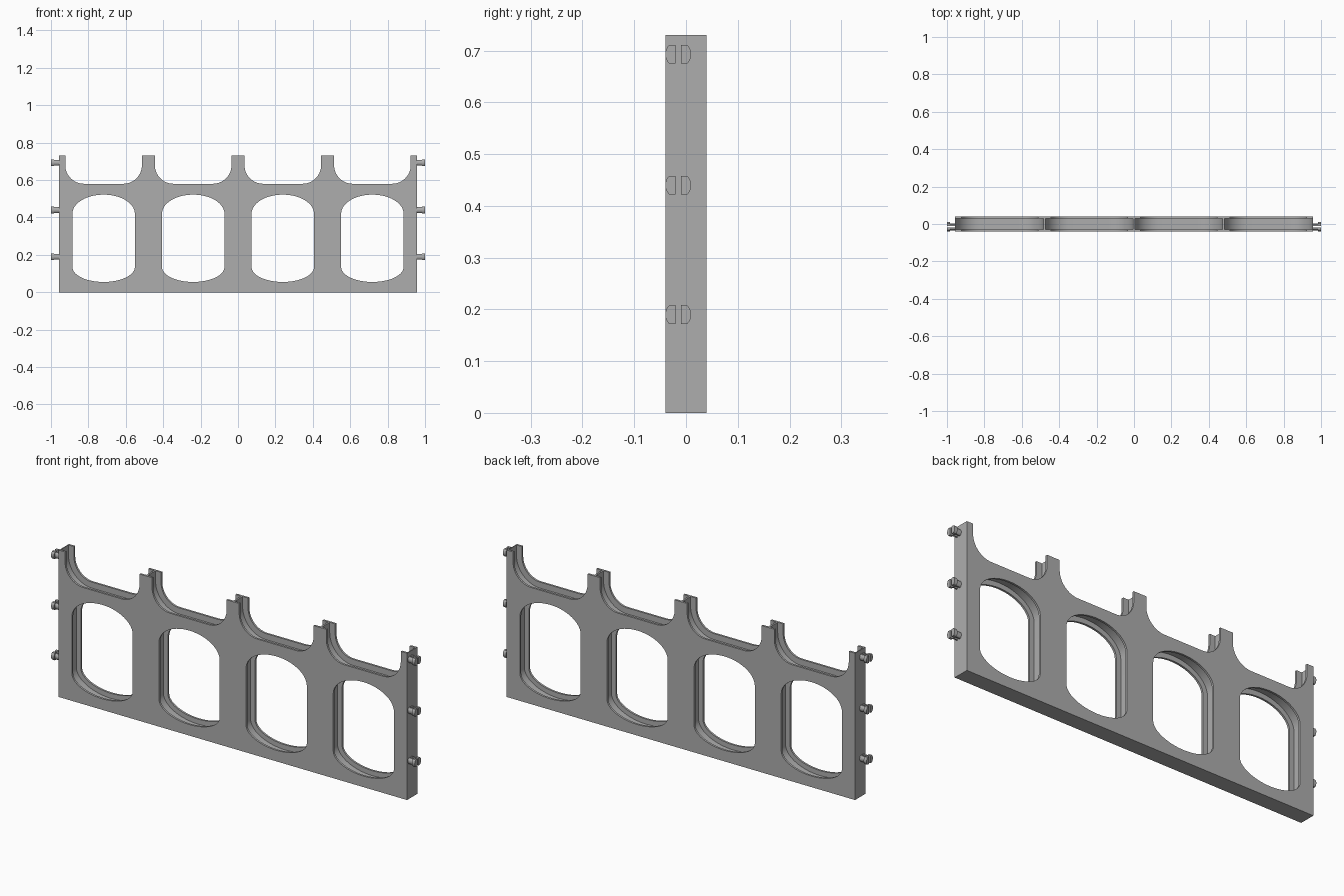
import bpy, math

cube = bpy.data.objects.get("Cube")
if cube:
    bpy.data.objects.remove(cube, do_unlink=True)

PITCH = 0.479            # width of one bay
END = 2 * PITCH          # half the panel length
CENTRES = [(i - 1.5) * PITCH for i in range(4)]
TOP = 0.73
DEPTH = 0.08
SKIN = 0.01

grey = bpy.data.materials.new("plain_grey")
grey.use_nodes = True
grey.diffuse_color = (0.42, 0.42, 0.42, 1)
grey.node_tree.nodes["Principled BSDF"].inputs["Base Color"].default_value = (0.42, 0.42, 0.42, 1)


def arc(cx, cz, rx, rz, a0, a1, n=14):
    angles = [math.radians(a0 + (a1 - a0) * i / n) for i in range(n + 1)]
    return [(cx + rx * math.cos(a), cz + rz * math.sin(a)) for a in angles]


def extruded(name, loops, thickness, location, rotation):
    """Fill closed loops (inner ones become holes) and extrude them."""
    curve = bpy.data.curves.new(name, 'CURVE')
    curve.dimensions = '2D'
    curve.fill_mode = 'BOTH'
    curve.extrude = thickness / 2
    for loop in loops:
        spline = curve.splines.new('POLY')
        spline.points.add(len(loop) - 1)
        for point, (u, v) in zip(spline.points, loop):
            point.co = (u, v, 0, 1)
        spline.use_cyclic_u = True
    obj = bpy.data.objects.new(name, curve)
    bpy.context.collection.objects.link(obj)
    obj.location = location
    obj.rotation_euler = rotation
    bpy.ops.object.select_all(action='DESELECT')
    obj.select_set(True)
    bpy.context.view_layer.objects.active = obj
    bpy.ops.object.convert(target='MESH')
    obj = bpy.context.object
    obj.data.materials.clear()
    obj.data.materials.append(grey)
    bpy.ops.object.shade_smooth_by_angle(angle=math.radians(30))
    return obj


def outline(grow):
    """Panel edge with a rounded scallop cut into the top of each bay."""
    points = [(END, 0), (END, TOP)]
    r = 0.1 + grow
    for c in reversed(CENTRES):
        points.append((c + 0.105 + r, TOP))
        points += arc(c + 0.105, 0.68, r, r, 0, -90)
        points += arc(c - 0.105, 0.68, r, r, -90, -180)
        points.append((c - 0.105 - r, TOP))
    return points + [(-END, TOP), (-END, 0)]


def window(c, grow):
    """Straight-sided opening with elliptical ends."""
    w = 0.167 + grow
    return (arc(c, 0.42, w, 0.102 + grow, 0, 180, 28)
            + arc(c, 0.135, w, 0.08 + grow, 180, 360, 28))


def panel(name, y, thickness, top_grow, window_grow):
    loops = [outline(top_grow)] + [window(c, window_grow) for c in CENTRES]
    extruded(name, loops, thickness, (0, y, 0), (math.pi / 2, 0, 0))


# Two skins with a recessed core between them
panel("front_skin", -(DEPTH - SKIN) / 2, SKIN, 0, 0)
panel("back_skin", (DEPTH - SKIN) / 2, SKIN, 0, 0)
panel("recessed_core", 0, DEPTH - 2 * SKIN, 0.03, 0.025)


def prong(radius, half_height, side):
    """Half-round section, flat on the slot side."""
    a = math.degrees(math.asin(half_height / radius))
    points = arc(0, 0, radius, radius, -a, a, 10)
    points += [(0.005, half_height), (0.005, -half_height)]
    return [(side * u, v) for u, v in points]


# Split snap pins on both ends: a neck and a wider lip
for end, side_name in ((1, "left"), (-1, "right")):
    for level, z in (("lower", 0.19), ("middle", 0.44), ("upper", 0.693)):
        for part, radius, height, x, length in (
                ("neck", 0.019, 0.015, 0.971, 0.03),
                ("lip", 0.025, 0.018, 0.992, 0.016)):
            loops = [prong(radius, height, s) for s in (1, -1)]
            extruded(f"{side_name}_{level}_pin_{part}", loops, length,
                     (end * x, -0.015, z), (math.pi / 2, 0, math.pi / 2))
